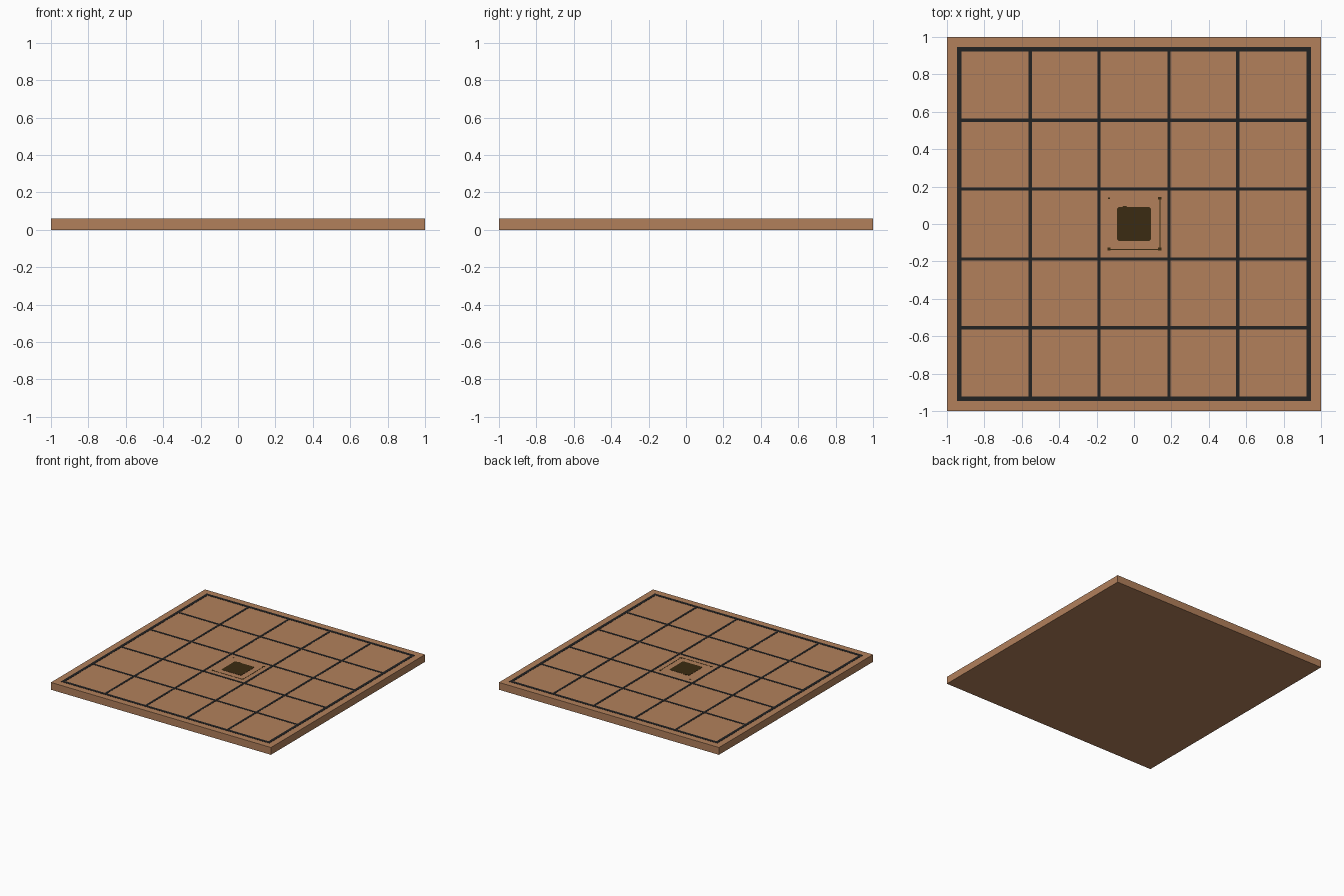
import bpy, bmesh

if "Cube" in bpy.data.objects:
    bpy.data.objects.remove(bpy.data.objects["Cube"])

def material(name, rgb):
    m = bpy.data.materials.new(name)
    m.diffuse_color = (*rgb, 1)
    m.use_nodes = True
    m.node_tree.nodes["Principled BSDF"].inputs["Base Color"].default_value = m.diffuse_color
    return m

wood = material("warm wood", (0.445, 0.216, 0.105))
black = material("line black", (0.016, 0.016, 0.016))
brown = material("dark brown", (0.044, 0.024, 0.006))

TOP = 0.06

def boxes(name, rects, z0, z1, mat):
    """One object from boxes given as (x0, x1, y0, y1)."""
    bm = bmesh.new()
    for x0, x1, y0, y1 in rects:
        vs = bmesh.ops.create_cube(bm, size=1)["verts"]
        for v in vs:
            v.co.x = x1 if v.co.x > 0 else x0
            v.co.y = y1 if v.co.y > 0 else y0
            v.co.z = z1 if v.co.z > 0 else z0
    me = bpy.data.meshes.new(name)
    bm.to_mesh(me)
    bm.free()
    me.materials.append(mat)
    ob = bpy.data.objects.new(name, me)
    bpy.context.collection.objects.link(ob)
    return ob

# Board slab
boxes("board", [(-1, 1, -1, 1)], 0, TOP, wood)

# Grid lines: full-length uprights, with cross lines fitted between them
lines = [(p, 0.012 if abs(p) > 0.9 else 0.009)
         for p in (-0.935, -0.555, -0.187, 0.187, 0.555, 0.935)]
rects = [(p - h, p + h, -0.947, 0.947) for p, h in lines]
for y, h in lines:
    for (a, ha), (b, hb) in zip(lines, lines[1:]):
        rects.append((a + ha, b - hb, y - h, y + h))
boxes("grid_lines", rects, TOP, TOP + 0.0015, black)

# Centre mark: square plate with softened corners and a small bump
bm = bmesh.new()
a, c = 0.09, 0.007
outline = [(-a + c, -a), (a - c, -a), (a, -a + c), (a, a - c), (a - c, a),
           (-0.035, a), (-0.04, a + 0.005), (-0.06, a + 0.005), (-0.065, a),
           (-a + c, a), (-a, a - c), (-a, -a + c)]
face = bm.faces.new([bm.verts.new((x, y, TOP)) for x, y in outline])
up = bmesh.ops.extrude_face_region(bm, geom=[face])["geom"]
for v in up:
    if isinstance(v, bmesh.types.BMVert):
        v.co.z += 0.0015
bmesh.ops.recalc_face_normals(bm, faces=bm.faces)
me = bpy.data.meshes.new("centre_mark")
bm.to_mesh(me)
bm.free()
me.materials.append(brown)
bpy.context.collection.objects.link(bpy.data.objects.new("centre_mark", me))

# Fine frame around the mark, with small corner ticks
t = 0.0025
frame = [(0.139 - t, 0.139 + t, -0.125, 0.13), (-0.125, 0.128, -0.137 - t, -0.137 + t)]
for x in (-0.134, 0.137):
    for y in (-0.134, 0.137):
        s = 0.005 if x < 0 < y else 0.009
        frame.append((x - s, x + s, y - s * 0.8, y + s * 0.8))
boxes("mark_frame", frame, TOP, TOP + 0.001, brown)
